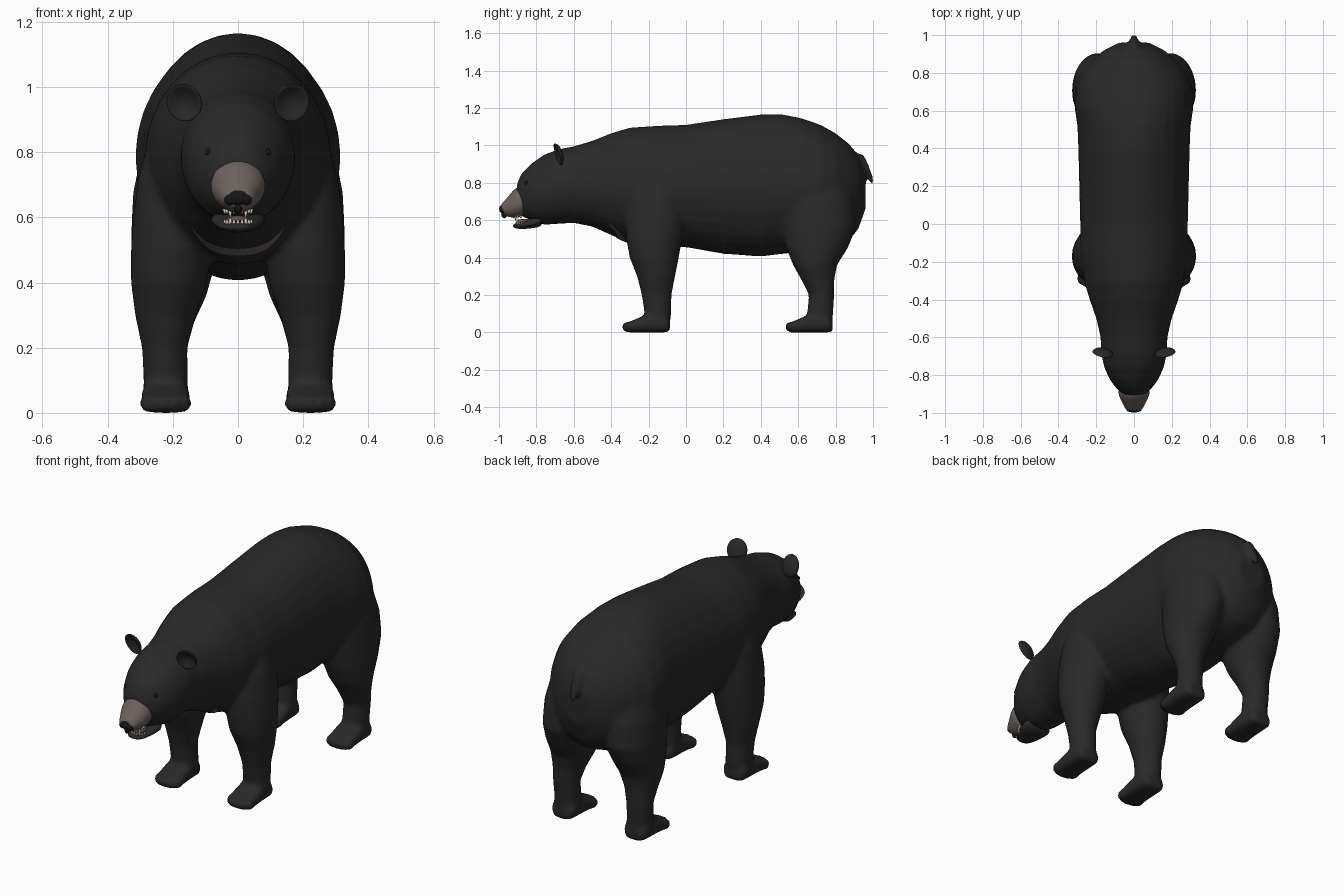
import bpy, bmesh, math
from mathutils import Vector, Matrix

cube = bpy.data.objects.get("Cube")
if cube:
    bpy.data.objects.remove(cube, do_unlink=True)


def material(name, rgb, rough=0.8):
    m = bpy.data.materials.new(name)
    m.use_nodes = True
    m.diffuse_color = (*rgb, 1)
    node = m.node_tree.nodes["Principled BSDF"]
    node.inputs["Base Color"].default_value = (*rgb, 1)
    node.inputs["Roughness"].default_value = rough
    return m


fur = material("black fur", (0.022, 0.022, 0.022))
tan = material("taupe fur", (0.15, 0.12, 0.11))
black = material("nose black", (0.008, 0.008, 0.008))
ivory = material("teeth ivory", (0.75, 0.72, 0.65))
pink = material("mouth pink", (0.16, 0.08, 0.075))


def finish(name, bm, mat, subdiv=0):
    bmesh.ops.recalc_face_normals(bm, faces=bm.faces)
    me = bpy.data.meshes.new(name)
    bm.to_mesh(me)
    bm.free()
    for p in me.polygons:
        p.use_smooth = True
    me.materials.append(mat)
    ob = bpy.data.objects.new(name, me)
    bpy.context.collection.objects.link(ob)
    if subdiv:
        ob.modifiers.new("soften", "SUBSURF").levels = subdiv
        ob.modifiers["soften"].render_levels = subdiv
    return ob


def loft(bm, rings, point, sides=24, power=2.0):
    """Skin rings of (station, u centre, u half, v centre, v half)."""
    def bulge(c):
        return math.copysign(abs(c) ** (2 / power), c)
    loops = []
    for s, uc, uh, vc, vh in rings:
        angles = [math.tau * i / sides for i in range(sides)]
        loops.append([bm.verts.new(point(s, uc + uh * bulge(math.cos(a)),
                                         vc + vh * bulge(math.sin(a)))) for a in angles])
    for a, b in zip(loops, loops[1:]):
        for i in range(sides):
            j = (i + 1) % sides
            bm.faces.new((a[i], a[j], b[j], b[i]))
    bm.faces.new(loops[0])
    bm.faces.new(loops[-1])


def along_y(s, u, v):
    return (u, s, v)


def along_z(s, u, v):
    return (u, v, s)


def profile(rows):
    """Turn (y, top, bottom, half width) rows into centred rings."""
    return [(y, 0, w, (t + b) / 2, (t - b) / 2) for y, t, b, w in rows]


def ball(bm, pos, size, segments=16):
    m = Matrix.Translation(pos) @ Matrix.Diagonal((*size, 1))
    return bmesh.ops.create_uvsphere(bm, u_segments=segments, v_segments=segments // 2 + 2,
                                     radius=1, matrix=m)["verts"]


# Torso, neck and head
bm = bmesh.new()
loft(bm, profile([
    (-0.905, 0.79, 0.68, 0.05), (-0.88, 0.85, 0.62, 0.085), (-0.83, 0.90, 0.60, 0.125),
    (-0.76, 0.95, 0.575, 0.158), (-0.68, 0.98, 0.58, 0.175), (-0.6, 0.995, 0.585, 0.177),
    (-0.5, 1.025, 0.565, 0.20), (-0.4, 1.065, 0.52, 0.235), (-0.3, 1.095, 0.475, 0.265),
    (-0.15, 1.105, 0.455, 0.285), (0, 1.11, 0.455, 0.285), (0.2, 1.14, 0.42, 0.29),
    (0.4, 1.165, 0.405, 0.295), (0.52, 1.165, 0.42, 0.30), (0.62, 1.145, 0.43, 0.315),
    (0.72, 1.11, 0.44, 0.31), (0.8, 1.065, 0.46, 0.275), (0.87, 1.01, 0.49, 0.22),
    (0.92, 0.95, 0.55, 0.16), (0.96, 0.86, 0.66, 0.08)]), along_y, 32)

# Legs with paws and toes, built on both sides
front_leg = [
    (0.03, 0.222, 0.07, -0.15, 0.06), (0.1, 0.222, 0.068, -0.15, 0.072),
    (0.2, 0.225, 0.07, -0.157, 0.08), (0.3, 0.222, 0.094, -0.16, 0.102),
    (0.4, 0.212, 0.117, -0.17, 0.132), (0.5, 0.205, 0.124, -0.17, 0.15),
    (0.6, 0.2, 0.122, -0.165, 0.16), (0.72, 0.185, 0.122, -0.16, 0.155),
    (0.85, 0.16, 0.11, -0.15, 0.13), (0.95, 0.13, 0.08, -0.15, 0.08)]
hind_leg = [
    (0.03, 0.22, 0.07, 0.72, 0.06), (0.1, 0.222, 0.068, 0.717, 0.07),
    (0.2, 0.225, 0.07, 0.725, 0.068), (0.28, 0.22, 0.087, 0.705, 0.088),
    (0.36, 0.21, 0.114, 0.69, 0.118), (0.45, 0.2, 0.128, 0.70, 0.165),
    (0.55, 0.19, 0.138, 0.71, 0.197), (0.68, 0.18, 0.142, 0.70, 0.2),
    (0.82, 0.16, 0.13, 0.69, 0.17), (0.92, 0.14, 0.08, 0.69, 0.1)]
paw = [(0.065, 0.045, 0.06), (0.045, 0.068, 0.09), (-0.05, 0.074, 0.1),
       (-0.11, 0.076, 0.075), (-0.155, 0.07, 0.055), (-0.172, 0.055, 0.04)]
for side in (1, -1):
    for rings in (front_leg, hind_leg):
        loft(bm, [(z, side * x, w, y, d) for z, x, w, y, d in rings], along_z)
        ankle = rings[0][3]
        loft(bm, [(ankle + d, side * 0.222, w, h / 2, h / 2) for d, w, h in paw],
             along_y, 24, 3)
        for toe in range(-2, 3):
            ball(bm, (side * 0.222 + toe * 0.031, ankle - 0.165 + 0.006 * toe * toe, 0.029),
                 (0.017, 0.032, 0.03))

# Tail
loft(bm, [(0.93, 0, 0.025, 0.94, 0.02), (0.95, 0, 0.03, 0.91, 0.04),
          (0.97, 0, 0.028, 0.87, 0.04), (0.988, 0, 0.022, 0.83, 0.035),
          (1.003, 0, 0.012, 0.803, 0.018)], along_y, 16)
body = finish("body", bm, fur)
skin = body.modifiers.new("blend parts", "REMESH")
skin.mode = "VOXEL"
skin.voxel_size = 0.012
skin.use_smooth_shade = True
relax = body.modifiers.new("relax", "SMOOTH")
relax.factor = 0.5
relax.iterations = 7

# Muzzle
bm = bmesh.new()
loft(bm, profile([(-0.85, 0.76, 0.625, 0.088), (-0.895, 0.785, 0.615, 0.086),
                  (-0.925, 0.76, 0.612, 0.073), (-0.955, 0.72, 0.618, 0.058),
                  (-0.98, 0.695, 0.628, 0.046), (-0.99, 0.68, 0.64, 0.03)]), along_y)
finish("muzzle", bm, tan, 1)

# Nose with nostrils shaped by two lobes
bm = bmesh.new()
ball(bm, (0, -0.975, 0.66), (0.036, 0.024, 0.026))
for side in (1, -1):
    ball(bm, (side * 0.022, -0.973, 0.655), (0.022, 0.022, 0.02))
ball(bm, (0, -0.972, 0.632), (0.012, 0.016, 0.022))
finish("nose", bm, black)

# Lower jaw and tongue
bm = bmesh.new()
loft(bm, profile([(-0.76, 0.64, 0.565, 0.10), (-0.83, 0.61, 0.555, 0.075),
                  (-0.88, 0.588, 0.552, 0.056), (-0.912, 0.582, 0.555, 0.042),
                  (-0.925, 0.577, 0.563, 0.022)]), along_y)
finish("lower_jaw", bm, fur, 1)
bm = bmesh.new()
ball(bm, (0, -0.865, 0.594), (0.036, 0.042, 0.012))
finish("tongue", bm, pink)

# Teeth: two arcs of small cones, with longer canines
bm = bmesh.new()
for i in range(-4, 5):
    a = i * 0.28
    long = 0.028 if abs(i) == 2 else 0.015
    for z, flip, reach in ((0.625, math.pi, 0.066), (0.578, 0, 0.052)):
        pos = Vector((0.045 * math.sin(a), -0.855 - reach * math.cos(a), z))
        pos.z += long / 2 * (-1 if flip else 1)
        bmesh.ops.create_cone(bm, cap_ends=True, segments=8, radius1=0.007, radius2=0.002,
                              depth=long, matrix=Matrix.Translation(pos) @ Matrix.Rotation(flip, 4, "X"))
finish("teeth", bm, ivory)

# Ears: flattened balls with a hollow pressed into the front
for side, label in ((1, "left"), (-1, "right")):
    bm = bmesh.new()
    verts = ball(bm, (0, 0, 0), (0.056, 0.026, 0.06), 24)
    for v in verts:
        r = math.hypot(v.co.x / 0.056, v.co.z / 0.06)
        if v.co.y < 0:
            v.co.y += 0.042 * max(0, 1 - r * r)
    turn = Matrix.Rotation(side * 0.2, 4, "Z") @ Matrix.Rotation(0.3, 4, "X")
    bm.transform(Matrix.Translation((side * 0.165, -0.685, 0.952)) @ turn)
    finish(label + "_ear", bm, fur, 1)

    # Eye
    bm = bmesh.new()
    ball(bm, (side * 0.09, -0.852, 0.80), (0.012, 0.012, 0.011))
    finish(label + "_eye", bm, black)

# Chest crescent, a thin patch laid on the fur
bm = bmesh.new()
rows = []
for i in range(33):
    t = i / 16 - 1
    half = 0.024 * (1 - 0.6 * t ** 6)
    mid = 0.51 + 0.065 * t ** 4
    zs = [mid + half * k / 3 for k in range(-3, 4)]
    rows.append([bm.verts.new((0.142 * t, -0.33 - 0.9 * (z - 0.5), z)) for z in zs])
for a, b in zip(rows, rows[1:]):
    for k in range(6):
        bm.faces.new((a[k], b[k], b[k + 1], a[k + 1]))
patch = finish("chest_crescent", bm, tan)
wrap = patch.modifiers.new("lay on fur", "SHRINKWRAP")
wrap.target = body
wrap.wrap_method = "NEAREST_SURFACEPOINT"
wrap.wrap_mode = "ABOVE_SURFACE"
wrap.offset = 0.004
